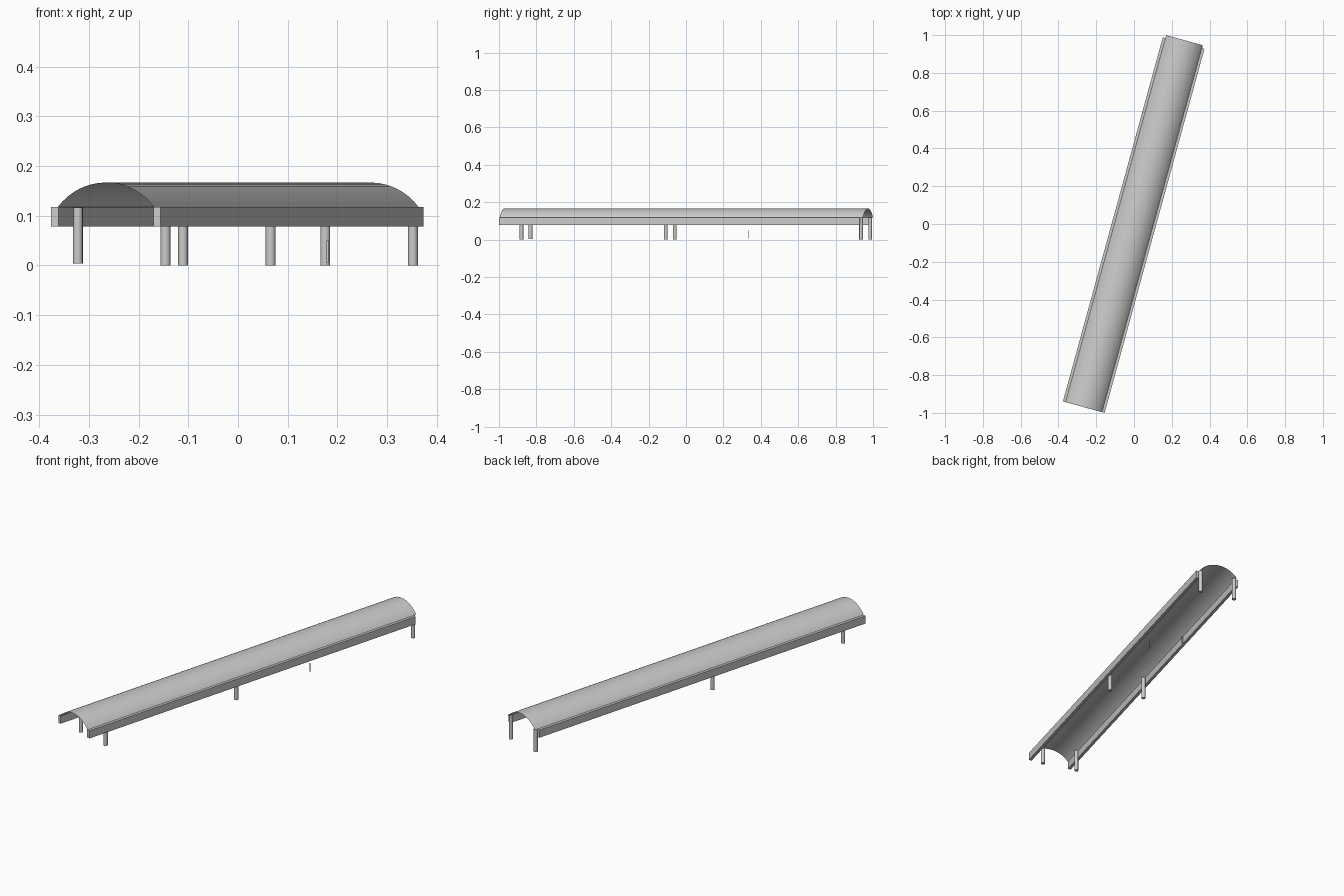
import bpy, bmesh, math
from mathutils import Matrix

if "Cube" in bpy.data.objects:
    bpy.data.objects.remove(bpy.data.objects["Cube"])

# Whole canopy runs along local y, turned in plan
TURN = Matrix.Rotation(math.radians(-15.34), 4, 'Z')
START, BEAM_END, ROOF_END = -1.0055, 0.993, 1.009
EAVE, RIDGE, HALF = 0.118, 0.167, 0.10


def finish(name, bm):
    bmesh.ops.transform(bm, matrix=TURN, verts=bm.verts)
    mesh = bpy.data.meshes.new(name)
    bm.to_mesh(mesh)
    bm.free()
    obj = bpy.data.objects.new(name, mesh)
    bpy.context.collection.objects.link(obj)
    return obj


def box(name, x0, x1, y0, y1, z0, z1):
    bm = bmesh.new()
    bmesh.ops.create_cube(bm, size=1)
    for v in bm.verts:
        v.co = (x1 if v.co.x > 0 else x0,
                y1 if v.co.y > 0 else y0,
                z1 if v.co.z > 0 else z0)
    return finish(name, bm)


def post(name, x, y, z0, z1, r=0.01):
    bm = bmesh.new()
    bmesh.ops.create_cone(bm, cap_ends=True, segments=16, radius1=r, radius2=r,
                          depth=z1 - z0,
                          matrix=Matrix.Translation((x, y, (z0 + z1) / 2)))
    obj = finish(name, bm)
    for p in obj.data.polygons:
        p.use_smooth = len(p.vertices) == 4
    return obj


# Open vaulted roof: a circular arc swept along the length
rise = RIDGE - EAVE
R = (HALF ** 2 + rise ** 2) / (2 * rise)
A = math.asin(HALF / R)
SEG = 16
bm = bmesh.new()
rows = []
for i in range(SEG + 1):
    a = -A + 2 * A * i / SEG
    x, z = R * math.sin(a), RIDGE - R + R * math.cos(a)
    rows.append([bm.verts.new((x, y, z)) for y in (START, ROOF_END)])
for p, q in zip(rows, rows[1:]):
    bm.faces.new((p[0], q[0], q[1], p[1]))
finish("vaulted_roof", bm)

# Side beams under the eaves
box("left_beam", -0.1145, -0.099, START, BEAM_END, 0.078, EAVE)
box("right_beam", 0.099, 0.1145, START, BEAM_END, 0.078, EAVE)

# Three pairs of posts
for label, y in (("front", -0.887), ("middle", -0.087), ("back", 0.996)):
    for side, x in (("left", -0.091), ("right", 0.092)):
        low = 0.004 if (label, side) == ("front", "left") else 0.0
        post(f"{label}_{side}_post", x, y, low, 0.117)

# Remnants of a fourth pair: a thin sliver and a short stub
box("post_sliver", 0.083, 0.087, 0.370, 0.372, 0.005, 0.05)
box("post_stub", -0.099, -0.093, 0.365, 0.371, 0.085, 0.117)
